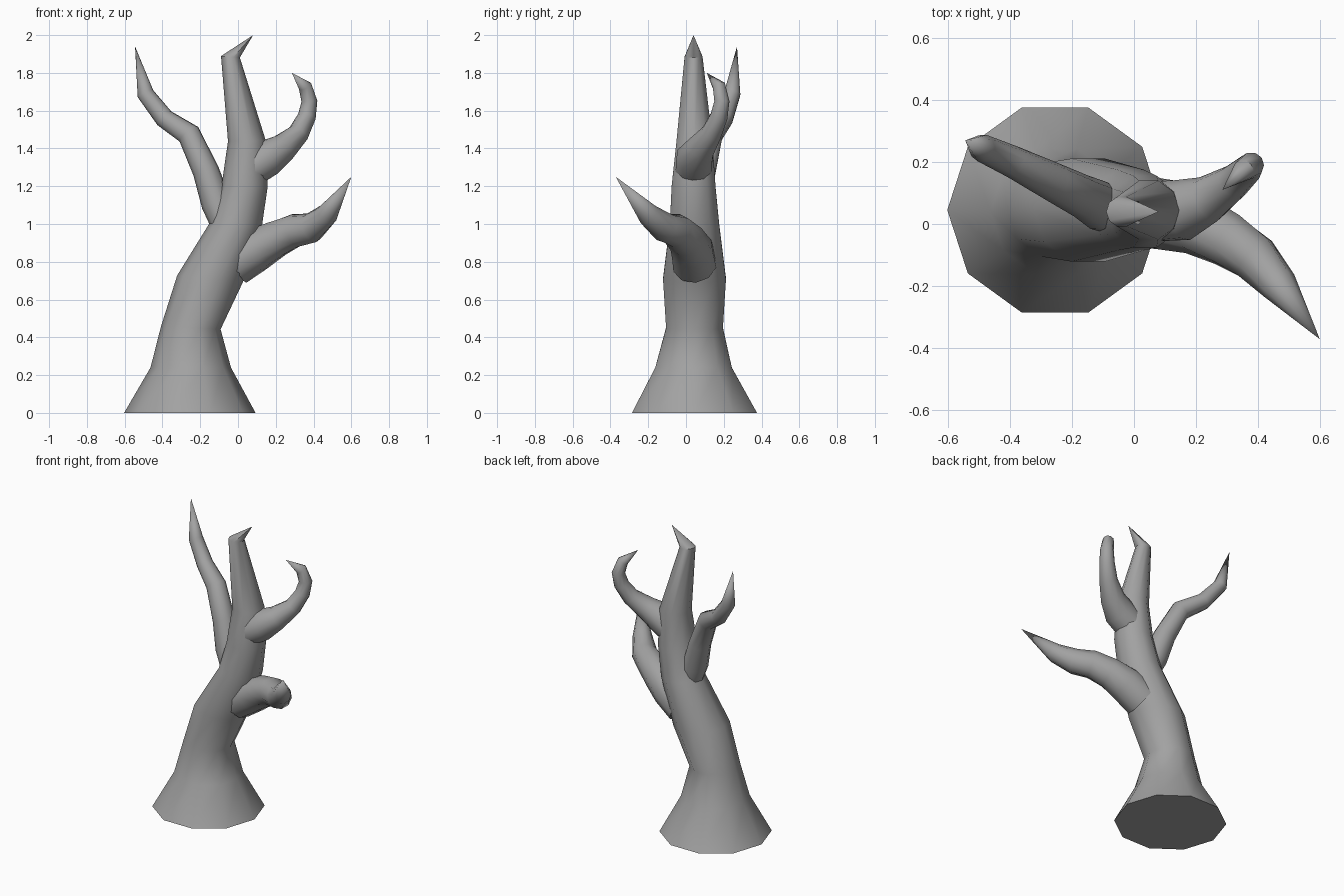
import bpy, bmesh, math
from mathutils import Vector

cube = bpy.data.objects.get("Cube")
if cube:
    bpy.data.objects.remove(cube, do_unlink=True)

SIDES = 10
UP = Vector((0, 0, 1))

bark = bpy.data.materials.new("grey bark")
bark.use_nodes = True
GREY = (0.36, 0.36, 0.36, 1)
bark.diffuse_color = GREY
bark.node_tree.nodes["Principled BSDF"].inputs["Base Color"].default_value = GREY


def limb(name, stations, follow=1.0):
    """Skin rings along (x, y, z, radius) stations, ending in a point.
    follow: how far the rings turn from level towards the path direction."""
    bm = bmesh.new()
    pts = [Vector(s[:3]) for s in stations]
    rings = []
    for i, (p, s) in enumerate(zip(pts[:-1], stations)):
        ahead = (pts[i + 1] - p).normalized()
        behind = (p - pts[i - 1]).normalized() if i else ahead
        normal = UP.lerp((ahead + behind).normalized(), follow if i else min(follow, 1) // 1)
        turn = UP.rotation_difference(normal.normalized())
        ring = []
        for k in range(SIDES):
            a = math.tau * k / SIDES
            ring.append(bm.verts.new(p + turn @ Vector((math.cos(a), math.sin(a), 0)) * s[3]))
        rings.append(ring)
    for low, high in zip(rings, rings[1:]):
        for k in range(SIDES):
            n = (k + 1) % SIDES
            bm.faces.new((low[k], low[n], high[n], high[k]))
    # pointed end and flat root
    tip = bm.verts.new(pts[-1])
    for k in range(SIDES):
        bm.faces.new((rings[-1][k], rings[-1][(k + 1) % SIDES], tip))
    bm.faces.new(rings[0][::-1])
    bmesh.ops.recalc_face_normals(bm, faces=bm.faces)
    mesh = bpy.data.meshes.new(name)
    bm.to_mesh(mesh)
    bm.free()
    mesh.materials.append(bark)
    obj = bpy.data.objects.new(name, mesh)
    bpy.context.collection.objects.link(obj)
    bpy.ops.object.select_all(action='DESELECT')
    obj.select_set(True)
    bpy.context.view_layer.objects.active = obj
    bpy.ops.object.shade_smooth_by_angle(angle=math.radians(40))


# Leaning trunk with a flared foot and a hooked top
limb("trunk", [
    (-.255, .045, 0, .348), (-.25, .04, .24, .213), (-.25, .045, .45, .158),
    (-.148, .045, .71, .175), (-.01, .045, 1.0, .137), (.035, .04, 1.2, .122),
    (.047, .045, 1.44, .1), (-.04, .04, 1.885, .05), (.08, .04, 2, 0)], follow=.25)

# Upper branch on the right side
limb("right_branch", [
    (-.06, .04, .98, .075), (-.115, .06, 1.11, .08), (-.17, .09, 1.28, .07),
    (-.26, .135, 1.475, .063), (-.39, .2, 1.56, .052), (-.49, .245, 1.69, .045),
    (-.545, .27, 1.94, 0)])

# Upper branch on the left side, curling back
limb("left_upper_branch", [
    (.06, .04, 1.29, .1), (.155, .045, 1.35, .1), (.24, .08, 1.405, .077),
    (.32, .135, 1.48, .057), (.365, .175, 1.57, .048), (.378, .19, 1.65, .042),
    (.355, .175, 1.73, .036), (.285, .11, 1.8, 0)])

# Lower branch on the left side, reaching forward
limb("left_lower_branch", [
    (-.02, .045, .79, .12), (.1, .03, .865, .115), (.2, 0, .92, .1),
    (.3, -.05, .965, .09), (.39, -.11, .98, .08), (.47, -.2, 1.05, .06),
    (.6, -.372, 1.25, 0)])
